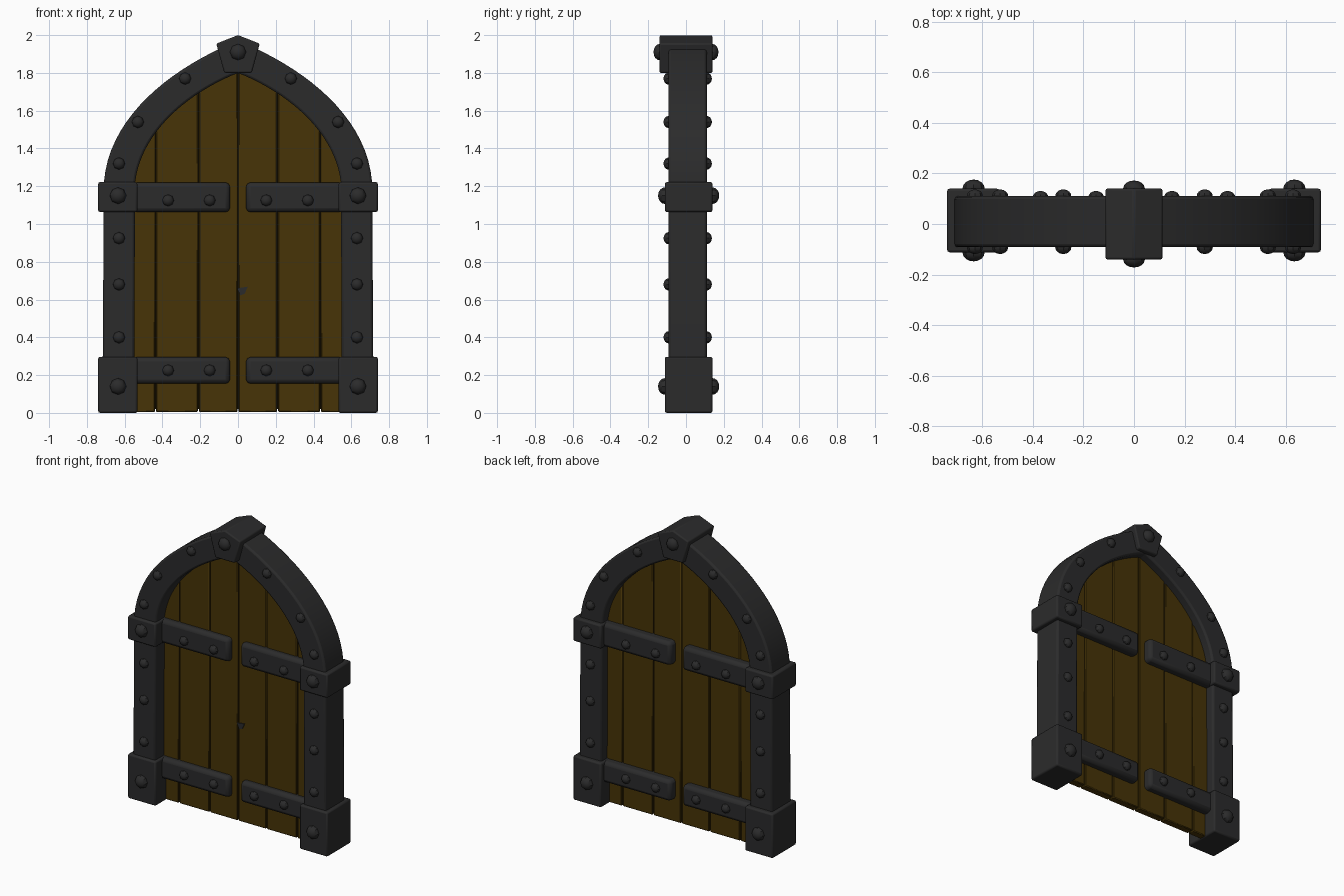
import bpy
import bmesh
import math
from mathutils import Matrix, Vector
from mathutils.geometry import interpolate_bezier

cube = bpy.data.objects.get("Cube")
if cube:
    bpy.data.objects.remove(cube, do_unlink=True)


def material(name, rgb):
    mat = bpy.data.materials.new(name)
    mat.use_nodes = True
    color = (*rgb, 1)
    mat.diffuse_color = color
    bsdf = mat.node_tree.nodes["Principled BSDF"]
    bsdf.inputs["Base Color"].default_value = color
    bsdf.inputs["Roughness"].default_value = 0.8
    return mat


IRON = material("dark iron", (0.024, 0.024, 0.0245))
WOOD = material("brown wood", (0.063, 0.034, 0.002))
GAP = material("shadowed wood", (0.012, 0.007, 0.001))


def finish(bm, name, mat, bevel=0, segments=2):
    bmesh.ops.recalc_face_normals(bm, faces=bm.faces)
    mesh = bpy.data.meshes.new(name)
    bm.to_mesh(mesh)
    bm.free()
    mesh.materials.append(mat)
    ob = bpy.data.objects.new(name, mesh)
    bpy.context.collection.objects.link(ob)
    if bevel:
        mod = ob.modifiers.new("Bevel", "BEVEL")
        mod.width = bevel
        mod.segments = segments
        mod.limit_method = "ANGLE"
        mod.angle_limit = math.radians(40)
    bpy.ops.object.select_all(action="DESELECT")
    ob.select_set(True)
    bpy.context.view_layer.objects.active = ob
    bpy.ops.object.shade_smooth_by_angle(angle=math.radians(35))
    return ob


def extrude(name, faces, y0, y1, mat, bevel=0, segments=2):
    """Extrude flat (x, z) polygons from y0 to y1."""
    bm = bmesh.new()
    for face in faces:
        bm.faces.new([bm.verts.new((x, y0, z)) for x, z in face])
    bmesh.ops.remove_doubles(bm, verts=bm.verts, dist=1e-5)
    moved = bmesh.ops.extrude_face_region(bm, geom=bm.faces[:])["geom"]
    verts = [v for v in moved if isinstance(v, bmesh.types.BMVert)]
    bmesh.ops.translate(bm, verts=verts, vec=(0, y1 - y0, 0))
    return finish(bm, name, mat, bevel, segments)


def box(name, x0, x1, z0, z1, y0, y1, mat, bevel):
    rect = [(x0, z0), (x1, z0), (x1, z1), (x0, z1)]
    return extrude(name, [rect], y0, y1, mat, bevel)


def rivet(name, x, z, y, r, h):
    """Domed rivet, half sunk into the surface at depth y."""
    bm = bmesh.new()
    bmesh.ops.create_uvsphere(bm, u_segments=8, v_segments=8, radius=1)
    turn = Matrix.Rotation(math.pi / 2, 4, "X")
    size = Matrix.Diagonal((r, h, r, 1))
    bm.transform(Matrix.Translation((x, y, z)) @ size @ turn)
    return finish(bm, name, IRON)


def arch(*points, n=20):
    return [(p.x, p.y) for p in interpolate_bezier(*[Vector(p) for p in points], n)]


# Pointed arch frame: posts and arch as one swept band
outer = [(0.718, 0)] + arch((0.71, 1.22), (0.68, 1.60), (0.30, 1.85), (0, 1.97))
inner = [(0.55, 0)] + arch((0.545, 1.22), (0.51, 1.50), (0.25, 1.70), (0, 1.80))
band = []
for s in (1, -1):
    for i in range(len(outer) - 1):
        quad = (outer[i], outer[i + 1], inner[i + 1], inner[i])
        quad = [(s * x, z) for x, z in quad]
        band.append(quad if s > 0 else quad[::-1])
extrude("arch_frame", band, -0.092, 0.11, IRON, 0.012)

# Keystone
key = [(-0.073, 1.80), (0.073, 1.80), (0.115, 1.955), (0, 2.0), (-0.115, 1.955)]
extrude("keystone", [key], -0.14, 0.14, IRON, 0.008)

# Planks follow a curve hidden inside the arch
top = arch((0.60, 1.20), (0.56, 1.54), (0.27, 1.74), (0, 1.85))


def top_at(x):
    for (xa, za), (xb, zb) in zip(top, top[1:]):
        if xb <= x <= xa:
            return za + (zb - za) * (xa - x) / (xa - xb)
    return top[-1][1]


def plank_outline(x0, x1, s, bottom, steps=8):
    xs = [x1 + (x0 - x1) * i / steps for i in range(steps + 1)]
    pts = [(x0, bottom), (x1, bottom)] + [(x, top_at(x)) for x in xs]
    return [(s * x, z) for x, z in pts]


WOOD_FRONT, WOOD_BACK = 0.0, 0.05
seams = [0, 0.21, 0.437, 0.6]
for s, side in ((1, "left"), (-1, "right")):
    for i in range(3):
        line = plank_outline(seams[i] + 0.003, seams[i + 1] - 0.003, s, 0.004)
        extrude(f"plank_{side}_{i + 1}", [line], WOOD_FRONT, WOOD_BACK, WOOD, 0.005, 1)
    extrude(f"plank_backing_{side}", [plank_outline(0, 0.59, s, 0.02)],
            WOOD_FRONT + 0.012, WOOD_BACK - 0.012, GAP)

# Corner blocks, hinge straps and their rivets
STRAP_FRONT, STRAP_BACK = -0.041, 0.105
BLOCK_FRONT, BLOCK_BACK = -0.112, 0.14
levels = (("lower", 0.0, 0.297, 0.155, 0.14, 0.225),
          ("upper", 1.063, 1.222, 1.063, 1.15, 1.125))
for s, side in ((1, "left"), (-1, "right")):
    for level, z0, z1, strap_z, block_rivet, strap_rivet in levels:
        tag = f"{level}_{side}"
        box(f"block_{tag}", s * 0.533, s * 0.74, z0, z1,
            BLOCK_FRONT, BLOCK_BACK, IRON, 0.01)
        box(f"strap_{tag}", s * 0.043, s * 0.56, strap_z, z1 - 0.002,
            STRAP_FRONT, STRAP_BACK, IRON, 0.022)
        for face, block_y, strap_y in (("front", BLOCK_FRONT, STRAP_FRONT),
                                       ("back", BLOCK_BACK, STRAP_BACK)):
            rivet(f"block_rivet_{tag}_{face}", s * 0.635, block_rivet,
                  block_y, 0.044, 0.036)
            for i, x in enumerate((0.15, 0.37)):
                rivet(f"strap_rivet_{tag}_{face}_{i + 1}", s * x, strap_rivet,
                      strap_y, 0.031, 0.026)

# Frame rivets
spots = [(0.63, 0.40), (0.63, 0.68), (0.63, 0.925),
         (0.63, 1.32), (0.53, 1.54), (0.28, 1.77)]
for face, y, key_y in (("front", -0.092, -0.14), ("back", 0.11, 0.14)):
    for s, side in ((1, "left"), (-1, "right")):
        for i, (x, z) in enumerate(spots):
            rivet(f"frame_rivet_{side}_{face}_{i + 1}", s * x, z, y, 0.032, 0.027)
    rivet(f"keystone_rivet_{face}", 0, 1.91, key_y, 0.043, 0.032)

# Small dark latch plate by the centre seam
latch = [(-0.005, 0.66), (0.012, 0.622), (0.035, 0.63), (0.052, 0.668)]
extrude("latch_plate", [latch], WOOD_FRONT - 0.006, WOOD_FRONT + 0.002, IRON)
